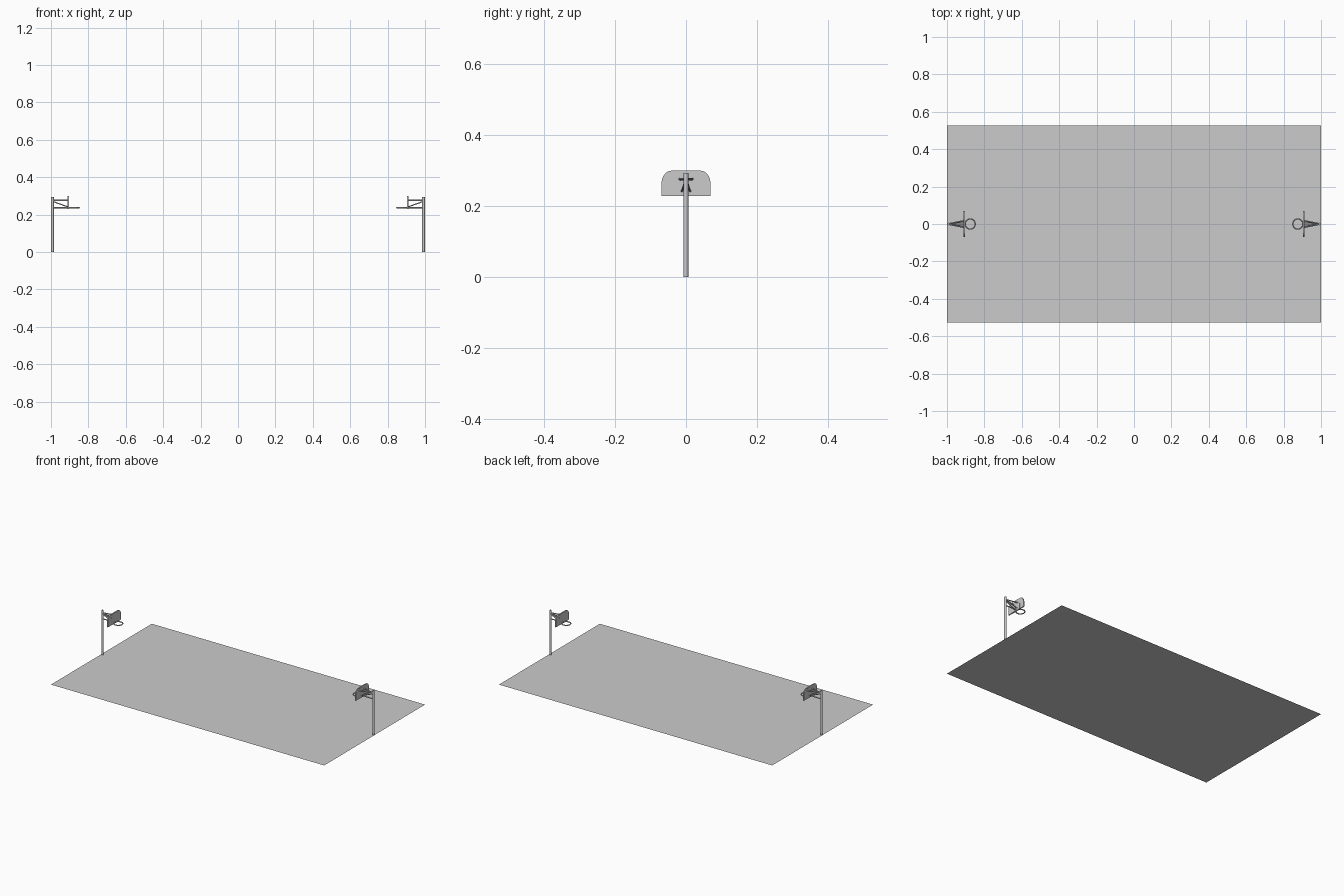
import bpy, bmesh, math
from mathutils import Vector

if "Cube" in bpy.data.objects:
    bpy.data.objects.remove(bpy.data.objects["Cube"])


def finish(name, bm):
    bmesh.ops.recalc_face_normals(bm, faces=bm.faces)
    me = bpy.data.meshes.new(name)
    bm.to_mesh(me)
    bm.free()
    ob = bpy.data.objects.new(name, me)
    bpy.context.collection.objects.link(ob)
    return ob


def rod(name, a, b, r, sides):
    # round bar between two points
    a, b = Vector(a), Vector(b)
    bm = bmesh.new()
    bmesh.ops.create_cone(bm, cap_ends=True, segments=sides, radius1=r, radius2=r, depth=(b - a).length)
    rot = (b - a).to_track_quat('Z', 'Y').to_matrix()
    for v in bm.verts:
        v.co = rot @ v.co + (a + b) / 2
    return finish(name, bm)


def panel(name, x0, x1, half, side_top, z0, z1, s):
    # flat-bottomed slab with rounded upper corners
    rx, rz = half * 0.42, z1 - side_top
    pts = [(-half, z0), (half, z0)]
    arc = [(half - rx + rx * math.cos(t), side_top + rz * math.sin(t))
           for t in [i * math.pi / 10 for i in range(6)]]
    pts += arc + [(-y, z) for y, z in reversed(arc)]
    bm = bmesh.new()
    f = bm.faces.new([bm.verts.new((s * x0, y, z)) for y, z in pts])
    ext = bmesh.ops.extrude_face_region(bm, geom=[f])
    for v in ext['geom']:
        if isinstance(v, bmesh.types.BMVert):
            v.co.x = s * x1
    return finish(name, bm)


def hoop(s):
    side = "right" if s > 0 else "left"
    # post
    rod(side + "_post", (s * .992, 0, 0), (s * .992, 0, .293), .007, 12)
    # backboard and raised centre
    panel(side + "_backboard", .911, .904, .069, .265, .229, .300, s)
    panel(side + "_board_centre", .912, .903, .036, .265, .229, .300, s)
    # support arms
    for y in (-1, 1):
        rod(side + "_upper_arm", (s * .99, y * .002, .276), (s * .909, y * .018, .276), .0035, 8)
        rod(side + "_brace", (s * .99, y * .002, .27), (s * .909, y * .012, .241), .003, 8)
    rod(side + "_lower_arm", (s * .99, 0, .237), (s * .903, 0, .237), .0035, 8)
    # rim
    bpy.ops.mesh.primitive_torus_add(major_segments=24, minor_segments=8, major_radius=.027,
                                     minor_radius=.0035, location=(s * .876, 0, .236))
    bpy.context.object.name = side + "_rim"


# court floor
bm = bmesh.new()
bm.faces.new([bm.verts.new((x, y, 0)) for x, y in ((-1, -.527), (1, -.527), (1, .527), (-1, .527))])
court = finish("court", bm)
if court.data.polygons[0].normal.z < 0:
    court.data.flip_normals()

for s in (-1, 1):
    hoop(s)
